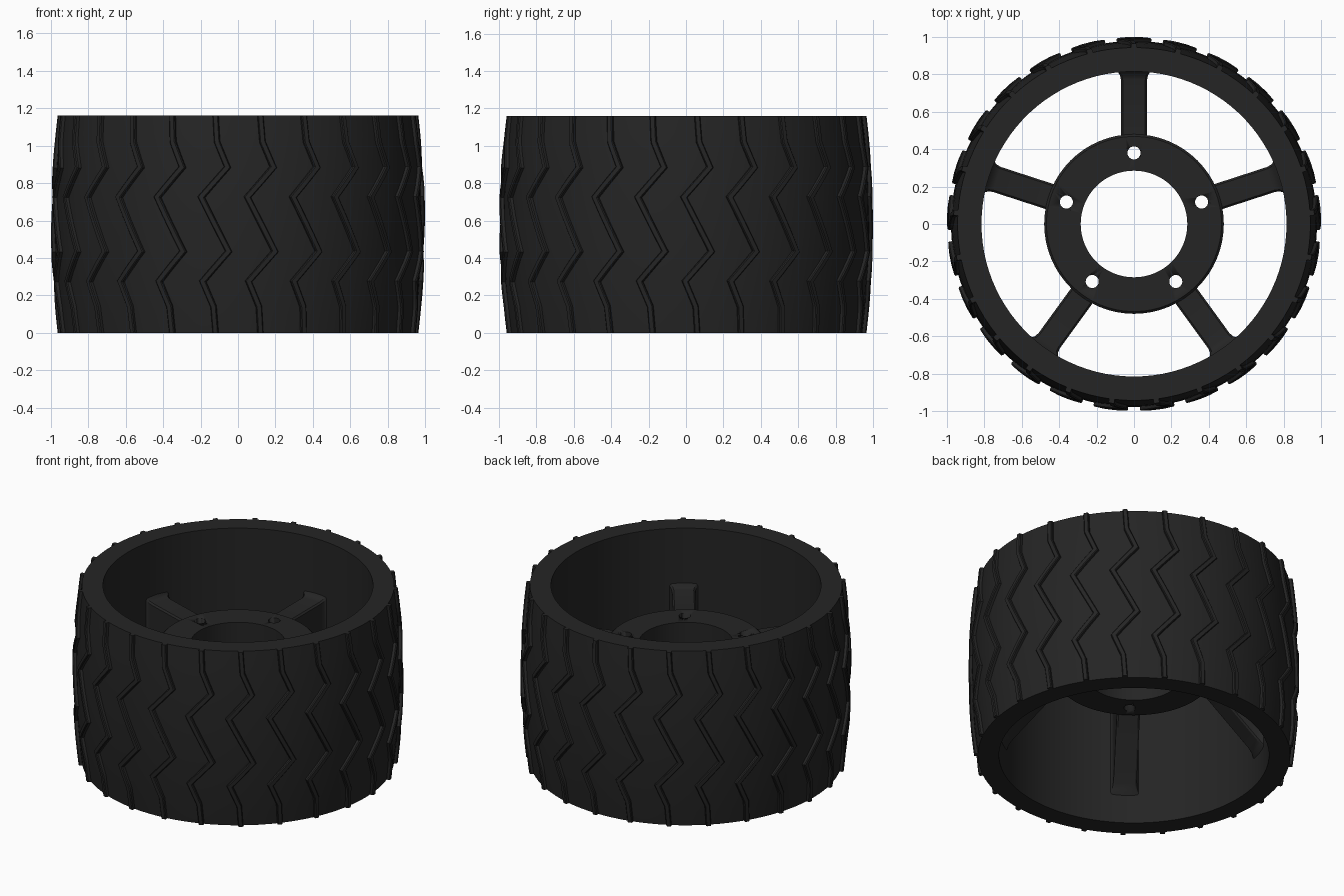
import bpy, bmesh, math
from mathutils import Vector

if "Cube" in bpy.data.objects:
    bpy.data.objects.remove(bpy.data.objects["Cube"])

H = 1.16          # wheel width (standing height)
N_TREAD = 25
N_SPOKE = 5

rubber = bpy.data.materials.new("dark_rubber")
rubber.diffuse_color = (0.018, 0.018, 0.018, 1)
rubber.use_nodes = True
rubber.node_tree.nodes["Principled BSDF"].inputs["Base Color"].default_value = rubber.diffuse_color


def crown(z):
    """Radius of the tyre body at height z."""
    return 0.978 - 0.035 * ((z - H / 2) / (H / 2)) ** 2


def make(name, bm, angle=30):
    bmesh.ops.recalc_face_normals(bm, faces=bm.faces)
    me = bpy.data.meshes.new(name)
    bm.to_mesh(me)
    bm.free()
    me.materials.append(rubber)
    ob = bpy.data.objects.new(name, me)
    bpy.context.collection.objects.link(ob)
    bpy.ops.object.select_all(action='DESELECT')
    ob.select_set(True)
    bpy.context.view_layer.objects.active = ob
    bpy.ops.object.shade_smooth_by_angle(angle=math.radians(angle))
    return ob


def lathe(name, profile, steps):
    """Closed (radius, z) profile turned around the z axis."""
    bm = bmesh.new()
    rings = []
    for i in range(steps):
        a = math.tau * i / steps
        rings.append([bm.verts.new((r * math.cos(a), r * math.sin(a), z)) for r, z in profile])
    n = len(profile)
    for i in range(steps):
        p, q = rings[i], rings[(i + 1) % steps]
        for j in range(n):
            k = (j + 1) % n
            bm.faces.new((p[j], q[j], q[k], p[k]))
    return make(name, bm)


def loft(bm, sections):
    """Skin a row of equal vertex loops and cap both ends."""
    rows = [[bm.verts.new(co) for co in s] for s in sections]
    n = len(rows[0])
    for p, q in zip(rows, rows[1:]):
        for j in range(n):
            k = (j + 1) % n
            bm.faces.new((p[j], q[j], q[k], p[k]))
    bm.faces.new(rows[0])
    bm.faces.new(rows[-1][::-1])


# Tyre body: crowned outside, straight bore
outer = [(crown(H * i / 12), H * i / 12) for i in range(13)]
lathe("tire_body", outer + [(0.815, H), (0.815, 0)], 100)

# Tread ridges: zigzag bars as (angle offset, z), mitred at the bends
half = [(0.075, 0.435), (-0.068, 0.275), (-0.01, 0.14), (0.0, 0.0)]
zigzag = [(-a, H - z) for a, z in reversed(half)] + half
pts = [Vector(p) for p in zigzag]
W = 0.016
sides = []
for i, p in enumerate(pts):
    d0 = (p - pts[i - 1]).normalized() if i else None
    d1 = (pts[i + 1] - p).normalized() if i < len(pts) - 1 else None
    n0 = Vector((-d0.y, d0.x)) if d0 else Vector((1, 0))
    n1 = Vector((-d1.y, d1.x)) if d1 else Vector((1, 0))
    m = (n0 + n1).normalized()
    if d0 is None or d1 is None:
        m = Vector((1, 0))
        sides.append(m * W)
    else:
        sides.append(m * W / max(m.dot(n1), 0.5))

path = []
for i in range(len(pts) - 1):
    for t in (0, 1 / 3, 2 / 3):
        path.append((pts[i].lerp(pts[i + 1], t), sides[i].lerp(sides[i + 1], t)))
path.append((pts[-1], sides[-1]))

bm = bmesh.new()
for k in range(N_TREAD):
    base = math.pi / 2 + math.tau * k / N_TREAD
    sections = []
    for p, s in path:
        loop = []
        for f, lift in ((-1, -0.02), (-1, 0.016), (-0.7, 0.022), (0.7, 0.022), (1, 0.016), (1, -0.02)):
            q = p + s * f
            z = min(max(q.y, 0), H)
            a, r = base + q.x, crown(z) + lift
            loop.append((r * math.cos(a), r * math.sin(a), z))
        sections.append(loop)
    loft(bm, sections)
make("tread_ridges", bm)

# Hub plate: ring with softened edges and five bolt holes
Z0, Z1, C = 0.55, 0.78, 0.012
hub = lathe("hub_plate", [(0.285, Z0), (0.48 - C, Z0), (0.48, Z0 + C),
                          (0.48, Z1 - C), (0.48 - C, Z1), (0.285, Z1)], 64)

bm = bmesh.new()
for k in range(N_SPOKE):
    a = math.pi / 2 + math.tau * k / N_SPOKE
    res = bmesh.ops.create_cone(bm, cap_ends=True, segments=24, radius1=0.035, radius2=0.035, depth=0.6)
    bmesh.ops.translate(bm, verts=res["verts"],
                        vec=(0.38 * math.cos(a), 0.38 * math.sin(a), 0.66))
cutter = make("bolt_hole_cutter", bm)
cutter.hide_render = True
cutter.hide_set(True)
mod = hub.modifiers.new("bolt_holes", 'BOOLEAN')
mod.object = cutter
mod.operation = 'DIFFERENCE'
mod.solver = 'EXACT'
bpy.context.view_layer.objects.active = hub
bpy.ops.object.modifier_apply(modifier=mod.name)
bpy.data.objects.remove(cutter, do_unlink=True)

# Spokes: gussets deepening toward the rim, flared where they meet it
stations = [(0.44, 0.07, 0.59, 0.768), (0.48, 0.07, 0.555, 0.768), (0.77, 0.07, 0.25, 0.768),
            (0.795, 0.075, 0.22, 0.775), (0.81, 0.085, 0.195, 0.79), (0.825, 0.1, 0.18, 0.805)]
bm = bmesh.new()
for k in range(N_SPOKE):
    a = math.pi / 2 + math.tau * k / N_SPOKE
    u, v = Vector((math.cos(a), math.sin(a), 0)), Vector((-math.sin(a), math.cos(a), 0))
    e = 0.01
    sections = []
    for r, w, zb, zt in stations:
        outline = [(-w + e, zb), (w - e, zb), (w, zb + e), (w, zt - e),
                   (w - e, zt), (-w + e, zt), (-w, zt - e), (-w, zb + e)]
        sections.append([u * r + v * s + Vector((0, 0, z)) for s, z in outline])
    loft(bm, sections)
make("spokes", bm)
